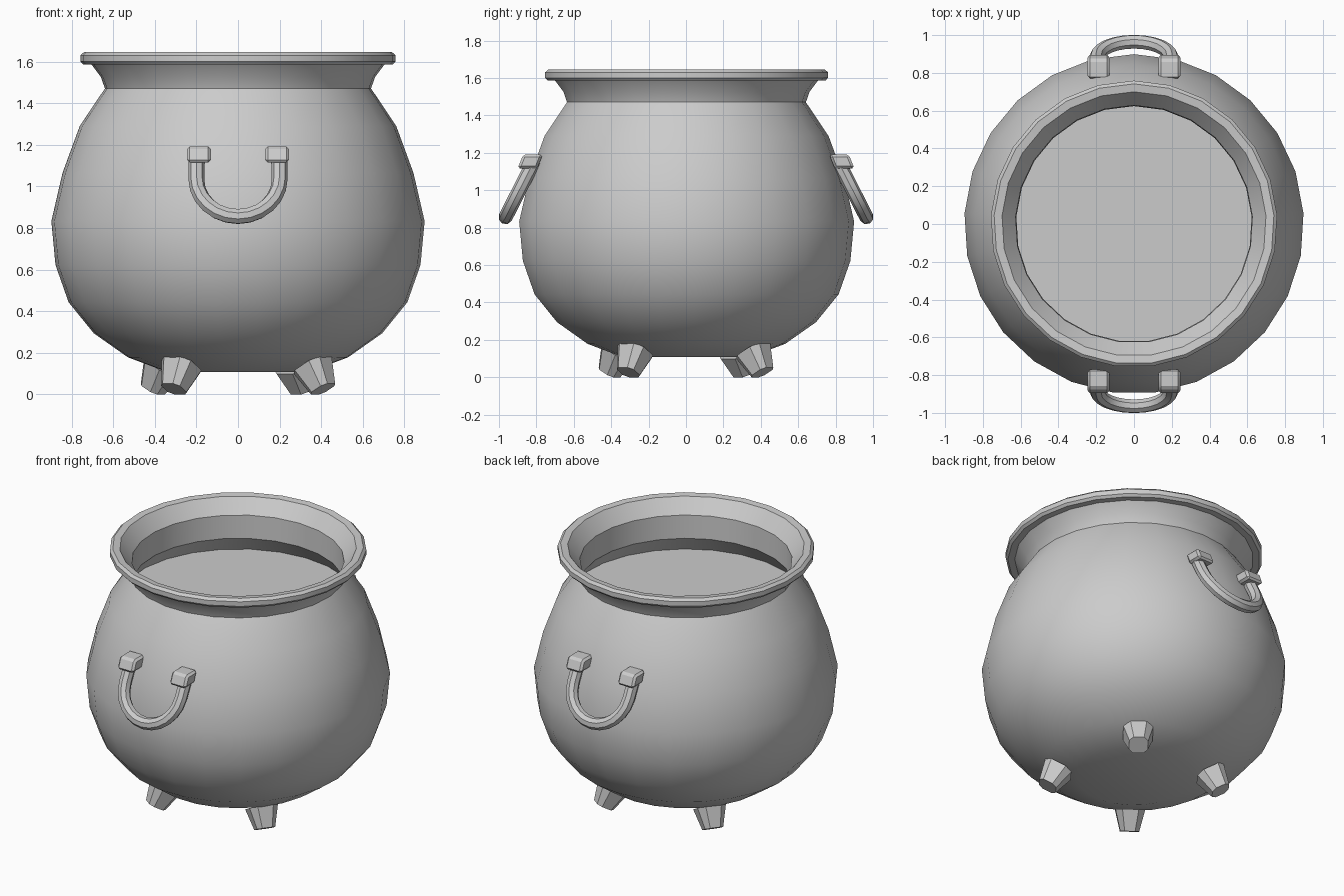
import bpy, bmesh
from math import sin, cos, pi, radians
from mathutils import Vector

if "Cube" in bpy.data.objects:
    bpy.data.objects.remove(bpy.data.objects["Cube"])

SIDES = 25


def finish(name, bm, angle=30):
    bmesh.ops.recalc_face_normals(bm, faces=bm.faces)
    me = bpy.data.meshes.new(name)
    bm.to_mesh(me)
    bm.free()
    ob = bpy.data.objects.new(name, me)
    bpy.context.collection.objects.link(ob)
    shade(ob, angle)
    return ob


def shade(ob, angle):
    bpy.ops.object.select_all(action='DESELECT')
    ob.select_set(True)
    bpy.context.view_layer.objects.active = ob
    bpy.ops.object.shade_smooth_by_angle(angle=radians(angle))


def skin(bm, rings, cap_start=False, cap_end=False):
    rows = [[bm.verts.new(p) for p in ring] for ring in rings]
    n = len(rows[0])
    for a, b in zip(rows, rows[1:]):
        for i in range(n):
            j = (i + 1) % n
            bm.faces.new((a[i], a[j], b[j], b[i]))
    if cap_start:
        bm.faces.new(rows[0])
    if cap_end:
        bm.faces.new(rows[-1])


def circle(r, z):
    return [(r * cos(pi / 2 + 2 * pi * i / SIDES),
             r * sin(pi / 2 + 2 * pi * i / SIDES), z) for i in range(SIDES)]


# Pot: belly, flared neck, thick rim and inner wall in one turned profile
profile = [(.34, .107), (.53, .178), (.695, .294), (.816, .443), (.879, .622),
           (.899, .832), (.845, 1.065), (.762, 1.29), (.641, 1.47),
           (.66, 1.525), (.705, 1.585), (.745, 1.585), (.759, 1.6),
           (.759, 1.63), (.742, 1.645), (.70, 1.64), (.628, 1.55),
           (.624, 1.40), (.71, 1.285)]
bm = bmesh.new()
skin(bm, [circle(r, z) for r, z in profile], cap_start=True)
finish("pot", bm)

# Flat contents filling the pot below the neck
bm = bmesh.new()
bm.faces.new([bm.verts.new(p) for p in circle(.70, 1.295)])
ob = finish("contents", bm)
if ob.data.polygons[0].normal.z < 0:
    ob.data.flip_normals()

# Four tapered, splayed feet with chamfered square section
for k in range(4):
    ang = radians(-37 + 90 * k)
    out = Vector((cos(ang), sin(ang), 0))
    side = Vector((-sin(ang), cos(ang), 0))
    top = out * .45 + Vector((0, 0, .14))
    low = out * .512 + Vector((0, 0, .026))
    across = (low - top).normalized().cross(side)
    rings = []
    for c, h in ((top, .088), (low, .056)):
        d = h * .55
        rings.append([c + side * u + across * v for u, v in
                      ((h, d), (d, h), (-d, h), (-h, d),
                       (-h, -d), (-d, -h), (d, -h), (h, -d))])
    bm = bmesh.new()
    skin(bm, rings, True, True)
    finish(f"foot_{k + 1}", bm)

for label, s in (("front", -1), ("back", 1)):
    # Leaning U-shaped handle
    hang = Vector((0, s * .155, -.305)).normalized()
    start = Vector((0, s * .81, 1.16))
    flat = [(-.2, 0)] + [(-.2 * cos(pi * i / 12), .142 + .2 * sin(pi * i / 12))
                         for i in range(13)] + [(.2, 0)]
    cu = bpy.data.curves.new(label + "_handle", 'CURVE')
    cu.dimensions = '3D'
    cu.bevel_depth = .038
    cu.bevel_resolution = 2
    cu.use_fill_caps = True
    sp = cu.splines.new('POLY')
    sp.points.add(len(flat) - 1)
    for p, (x, d) in zip(sp.points, flat):
        p.co = (*(start + hang * d + Vector((x, 0, 0))), 1)
    ob = bpy.data.objects.new(label + "_handle", cu)
    bpy.context.collection.objects.link(ob)
    bpy.ops.object.select_all(action='DESELECT')
    ob.select_set(True)
    bpy.context.view_layer.objects.active = ob
    bpy.ops.object.convert(target='MESH')
    shade(bpy.context.view_layer.objects.active, 40)

    # Slanted brackets holding the handle ends
    for side_name, x in (("left", -.188), ("right", .188)):
        bm = bmesh.new()
        bmesh.ops.create_cube(bm, size=1)
        for v in bm.verts:
            a, b, c = v.co
            v.co = (x + a * .116, s * (.833 - c * .03) + b * .105,
                    1.153 + c * .076)
        bmesh.ops.bevel(bm, geom=bm.edges[:], offset=.013, segments=1,
                        affect='EDGES')
        finish(f"{label}_{side_name}_bracket", bm)
